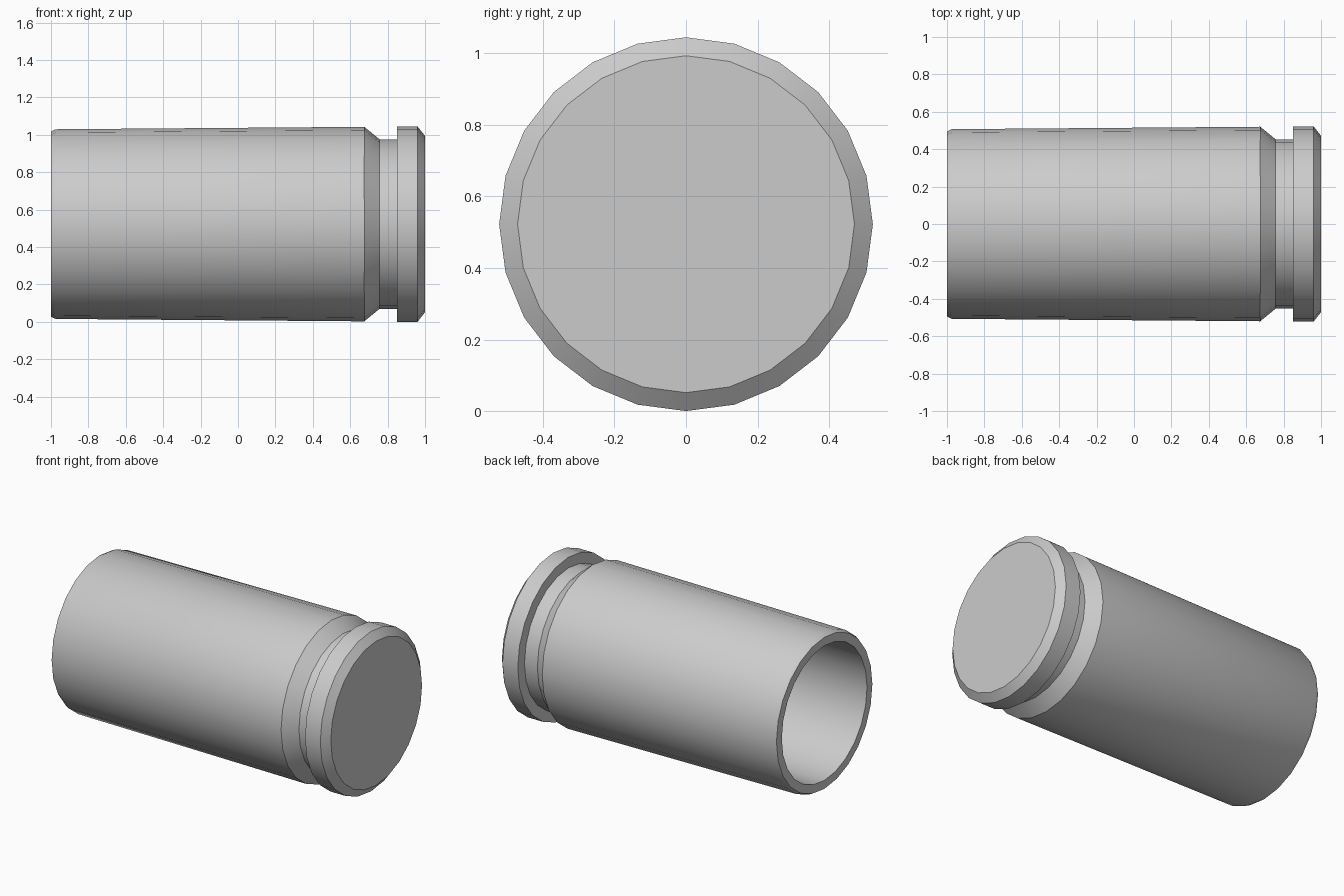
import bpy, bmesh
from math import pi, radians
from mathutils import Matrix, Vector

if "Cube" in bpy.data.objects:
    bpy.data.objects.remove(bpy.data.objects["Cube"])

SIDES = 24
R = 0.5225


def lathe(name, profile):
    """Revolve (x, radius) points around the x axis into a smooth closed shell."""
    bm = bmesh.new()
    verts = [bm.verts.new((x, 0, r)) for x, r in profile]
    edges = [bm.edges.new(pair) for pair in zip(verts, verts[1:])]
    bmesh.ops.spin(bm, geom=verts + edges, cent=(0, 0, 0), axis=(1, 0, 0),
                   angle=2 * pi, steps=SIDES, use_duplicate=False)
    bmesh.ops.remove_doubles(bm, verts=bm.verts, dist=1e-4)
    bmesh.ops.recalc_face_normals(bm, faces=bm.faces)
    bmesh.ops.transform(bm, matrix=Matrix.Translation(Vector((0, 0, R))), verts=bm.verts)
    mesh = bpy.data.meshes.new(name)
    bm.to_mesh(mesh)
    bm.free()
    obj = bpy.data.objects.new(name, mesh)
    bpy.context.collection.objects.link(obj)
    bpy.context.view_layer.objects.active = obj
    obj.select_set(True)
    bpy.ops.object.shade_smooth_by_angle(angle=radians(30))
    obj.select_set(False)
    return obj


# Hollow case: inner floor, bore, lip, tapered wall, groove, rim, base
lathe("hollow_case", [
    (0.66, 0), (0.66, 0.43), (-1, 0.44),
    (-1, 0.495), (-0.975, 0.507),
    (0.675, 0.52), (0.757, 0.453), (0.85, 0.453),
    (0.85, R), (0.96, R), (1, 0.471), (1, 0),
])
